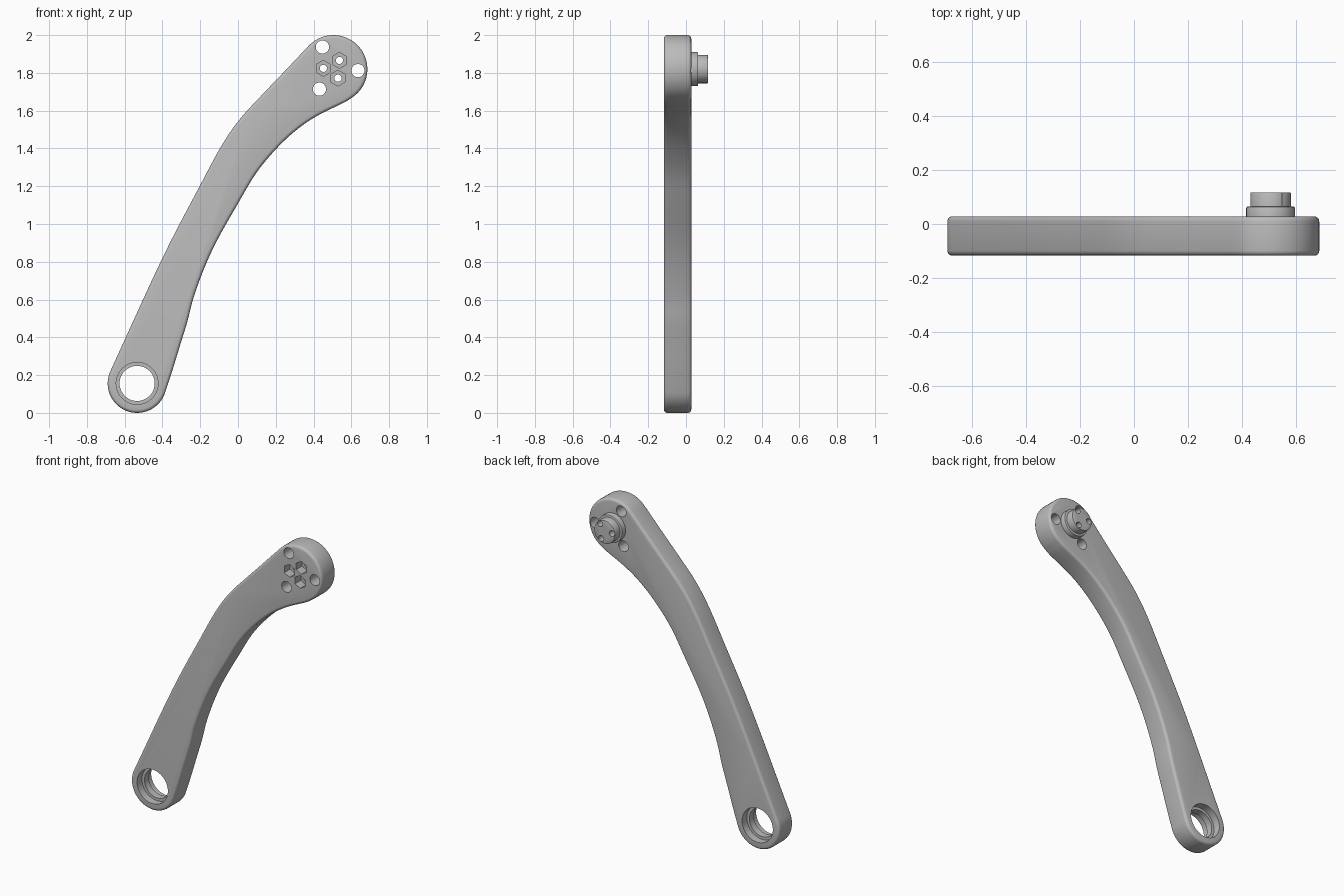
import bpy, bmesh
from math import radians, cos, sin, pi
from mathutils import Vector, Matrix

cube = bpy.data.objects.get("Cube")
if cube:
    bpy.data.objects.remove(cube, do_unlink=True)

grey = bpy.data.materials.new("satin_grey")
grey.use_nodes = True
colour = (0.5, 0.5, 0.5, 1)
grey.diffuse_color = colour
grey.node_tree.nodes["Principled BSDF"].inputs["Base Color"].default_value = colour

FRONT, BACK, COLLAR, TIP = -0.117, 0.028, 0.064, 0.117
EYE = (-0.534, 0.156)
HEAD = (0.505, 1.82)


def finish(name, bm):
    bmesh.ops.recalc_face_normals(bm, faces=bm.faces)
    mesh = bpy.data.meshes.new(name)
    bm.to_mesh(mesh)
    bm.free()
    mesh.materials.append(grey)
    obj = bpy.data.objects.new(name, mesh)
    bpy.context.collection.objects.link(obj)
    return obj


def cylinder(name, centre, radius, y0, y1, sides=48, bevel=0, turn=0):
    bm = bmesh.new()
    bmesh.ops.create_cone(bm, cap_ends=True, segments=sides, radius1=radius,
                          radius2=radius, depth=y1 - y0)
    if bevel:
        rim = [e for e in bm.edges if all(v.co.z > 0 for v in e.verts)]
        bmesh.ops.bevel(bm, geom=rim, offset=bevel, segments=2, affect='EDGES', profile=0.5)
    place = Matrix.Translation((centre[0], (y0 + y1) / 2, centre[1]))
    bm.transform(place @ Matrix.Rotation(-pi / 2, 4, 'X') @ Matrix.Rotation(turn, 4, 'Z'))
    return finish(name, bm)


def arc(centre, radius, start, end, steps):
    angles = [radians(start + (end - start) * i / steps) for i in range(steps + 1)]
    return [Vector((centre[0] + radius * cos(a), centre[1] + radius * sin(a))) for a in angles]


def smooth_path(points, steps=5):
    """Catmull-Rom curve through the points, without its two ends."""
    p = [Vector(q) for q in points]
    p = [2 * p[0] - p[1]] + p + [2 * p[-1] - p[-2]]
    out = []
    for a, b, c, d in zip(p, p[1:], p[2:], p[3:]):
        for i in range(steps):
            t = i / steps
            out.append(0.5 * (2 * b + (c - a) * t + (2 * a - 5 * b + 4 * c - d) * t ** 2
                              + (3 * b - a - 3 * c + d) * t ** 3))
    return out[1:]


def cut(obj, cutters):
    for cutter in cutters:
        mod = obj.modifiers.new("cut", 'BOOLEAN')
        mod.operation = 'DIFFERENCE'
        mod.solver = 'EXACT'
        mod.object = cutter
    bpy.context.view_layer.update()
    result = obj.evaluated_get(bpy.context.evaluated_depsgraph_get())
    mesh = bpy.data.meshes.new_from_object(result)
    obj.modifiers.clear()
    obj.data = mesh


# Arm outline: round lower eye, curved inner edge, round head, curved outer edge
eye_arc = arc(EYE, 0.156, 155, 340, 32)
head_arc = arc(HEAD, 0.18, -57, 135, 36)
inner = [(-0.352, 0.21), (-0.31, 0.347), (-0.268, 0.484), (-0.235, 0.611), (-0.177, 0.77),
         (-0.108, 0.918), (-0.003, 1.103), (0.098, 1.272), (0.214, 1.41), (0.325, 1.51),
         (0.431, 1.579), (0.56, 1.642)]
outer = [(0.25, 1.812), (0.124, 1.68), (0.008, 1.553), (-0.087, 1.415), (-0.204, 1.198),
         (-0.4, 0.82)]
outline = (eye_arc + smooth_path([eye_arc[-1]] + inner + [head_arc[0]])
           + head_arc + smooth_path([head_arc[-1]] + outer + [eye_arc[0]]))

bm = bmesh.new()
face = bm.faces.new([bm.verts.new((p.x, FRONT, p.y)) for p in outline])
extruded = bmesh.ops.extrude_face_region(bm, geom=[face])["geom"]
bmesh.ops.translate(bm, vec=(0, BACK - FRONT, 0),
                    verts=[g for g in extruded if isinstance(g, bmesh.types.BMVert)])
rims = [e for e in bm.edges if abs(e.verts[0].co.y - e.verts[1].co.y) < 0.001]
bmesh.ops.bevel(bm, geom=rims, offset=0.018, segments=4, affect='EDGES', profile=0.5)
arm = finish("arm", bm)

# Hub on the back of the head
collar = cylinder("hub_collar", HEAD, 0.09, BACK - 0.004, COLLAR, bevel=0.004)
hub = cylinder("hub_tip", HEAD, 0.075, COLLAR - 0.004, TIP, bevel=0.003)

# Bearing eye: bore with a seat sunk from each side
bearing = [cylinder("bore_cutter", EYE, 0.093, -0.3, 0.3),
           cylinder("front_seat_cutter", EYE, 0.111, -0.3, FRONT + 0.05),
           cylinder("back_seat_cutter", EYE, 0.111, BACK - 0.05, 0.3)]

# Three plain holes, and three bolt holes with hexagonal pockets
plain = [cylinder("hole_cutter", c, 0.035, -0.3, 0.3, 32)
         for c in [(0.447, 1.937), (0.635, 1.812), (0.431, 1.714)]]
bolts, pockets = [], []
for centre in [(0.537, 1.866), (0.452, 1.824), (0.529, 1.772)]:
    bolts.append(cylinder("bolt_cutter", centre, 0.019, -0.3, 0.3, 24))
    pockets.append(cylinder("pocket_cutter", centre, 0.042, -0.3, FRONT + 0.06, 6))

cut(arm, bearing + plain + bolts + pockets)
cut(collar, plain + bolts)
cut(hub, bolts)
for cutter in bearing + plain + bolts + pockets:
    bpy.data.objects.remove(cutter, do_unlink=True)

# Smooth shading with crisp edges
bpy.ops.object.select_all(action='DESELECT')
for obj in (arm, collar, hub):
    obj.select_set(True)
bpy.context.view_layer.objects.active = arm
bpy.ops.object.shade_smooth_by_angle(angle=radians(35))
